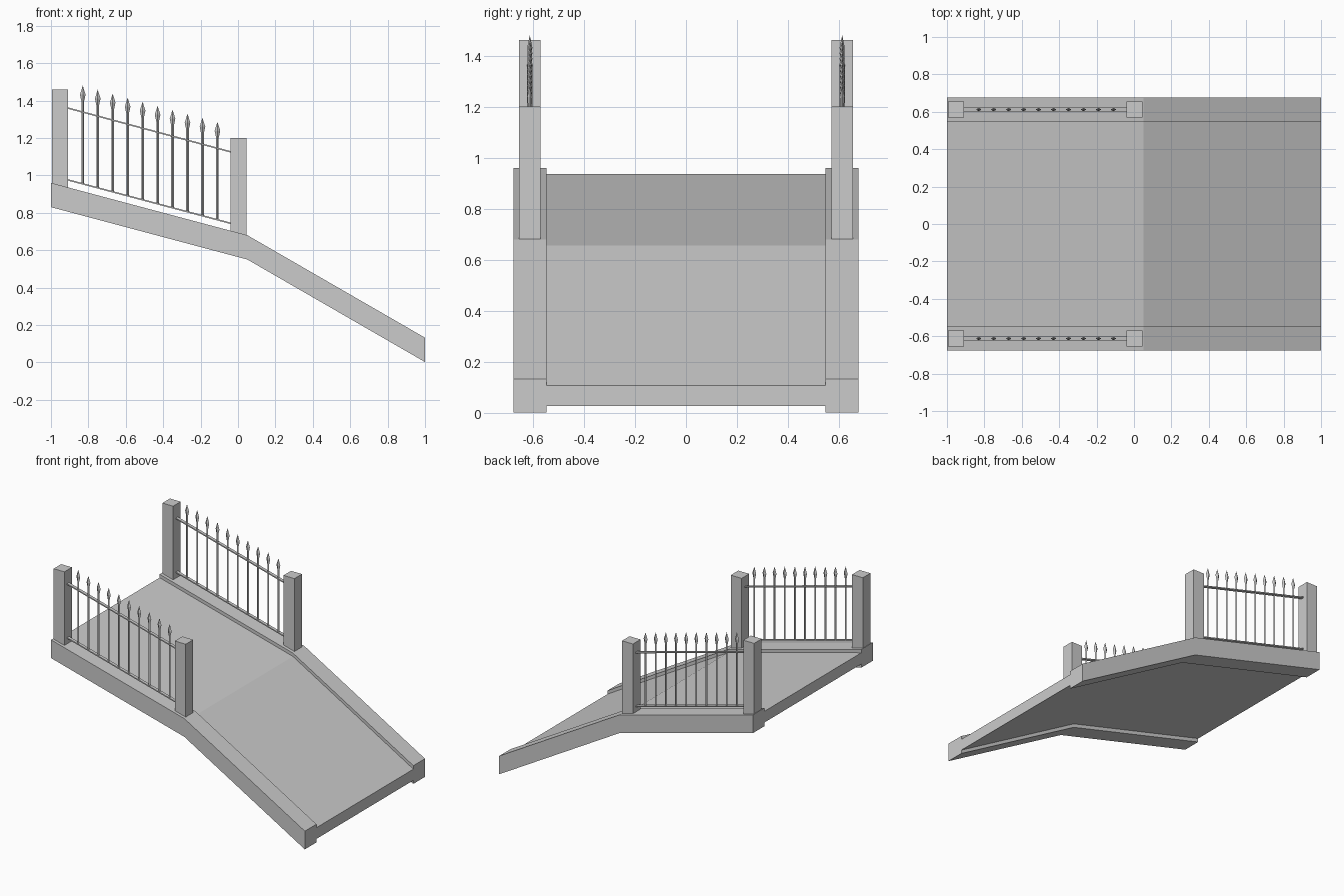
import bpy
import bmesh
from mathutils import Vector

cube = bpy.data.objects.get("Cube")
if cube:
    bpy.data.objects.remove(cube, do_unlink=True)

stone = bpy.data.materials.new("plain_grey")
stone.use_nodes = True
GREY = (0.6, 0.6, 0.6, 1)
stone.diffuse_color = GREY
stone.node_tree.nodes["Principled BSDF"].inputs["Base Color"].default_value = GREY

KNEE = 0.05          # where the slope steepens
FENCE_Y = 0.612      # centre line of each fence
START, END = -0.91, -0.04


def finish(bm, name):
    bmesh.ops.recalc_face_normals(bm, faces=bm.faces)
    mesh = bpy.data.meshes.new(name)
    bm.to_mesh(mesh)
    bm.free()
    mesh.materials.append(stone)
    obj = bpy.data.objects.new(name, mesh)
    bpy.context.scene.collection.objects.link(obj)
    return obj


def extrude_profile(name, profile, y0, y1):
    """Side outline in x and z, extruded across y."""
    bm = bmesh.new()
    face = bm.faces.new([bm.verts.new((x, y0, z)) for x, z in profile])
    new = bmesh.ops.extrude_face_region(bm, geom=[face])["geom"]
    bmesh.ops.translate(bm, vec=(0, y1 - y0, 0),
                        verts=[v for v in new if isinstance(v, bmesh.types.BMVert)])
    return finish(bm, name)


def slab(name, tops, thick, y0, y1):
    """Bent sloping slab."""
    top = list(zip((-1, KNEE, 1), tops))
    return extrude_profile(name, top + [(x, z - thick) for x, z in reversed(top)], y0, y1)


def curb_top(x):
    return 0.96 - (x + 1) * 0.28 / 1.05


def post(name, x0, x1, height, y):
    extrude_profile(name, [(x0, curb_top(x0)), (x1, curb_top(x1)),
                           (x1, height), (x0, height)], y - 0.0425, y + 0.0425)


def rail(name, z0, z1, y):
    t = 0.004
    extrude_profile(name, [(START, z0 - t), (END, z1 - t), (END, z1 + t), (START, z0 + t)],
                    y - 0.011, y + 0.011)


def pickets(name, y, count=10):
    """Row of four-sided bars with spear heads, each stacked from diamond rings."""
    bm = bmesh.new()
    for i in range(count):
        x = -0.83 + 0.08 * i
        base = 0.952 - 0.0208 * i
        tip = 1.48 - 0.0215 * i
        rings = [(base, 0.007, 0.007), (tip - 0.085, 0.007, 0.007),
                 (tip - 0.048, 0.015, 0.010)]
        loops = [[bm.verts.new((x + sx * rx, y + sy * ry, z))
                  for sx, sy in ((1, 0), (0, 1), (-1, 0), (0, -1))]
                 for z, rx, ry in rings]
        bm.faces.new(loops[0])
        point = bm.verts.new((x, y, tip))
        for k in range(4):
            n = (k + 1) % 4
            for low, high in zip(loops, loops[1:]):
                bm.faces.new((low[k], low[n], high[n], high[k]))
            bm.faces.new((loops[-1][k], loops[-1][n], point))
    finish(bm, name)


# Walking surface between the curbs
slab("ramp_deck", (0.936, 0.656, 0.107), 0.08, -0.546, 0.546)

# Curbs and fences on both sides
for side, s in (("left", 1), ("right", -1)):
    y = s * FENCE_Y
    slab(side + "_curb", (0.96, 0.68, 0.132), 0.13, s * 0.546, s * 0.676)
    post(side + "_upper_post", -0.995, START, 1.46, y)
    post(side + "_lower_post", END, 0.046, 1.20, y)
    rail(side + "_top_rail", 1.36, 1.126, y)
    rail(side + "_bottom_rail", 0.976, 0.744, y)
    pickets(side + "_pickets", y)
